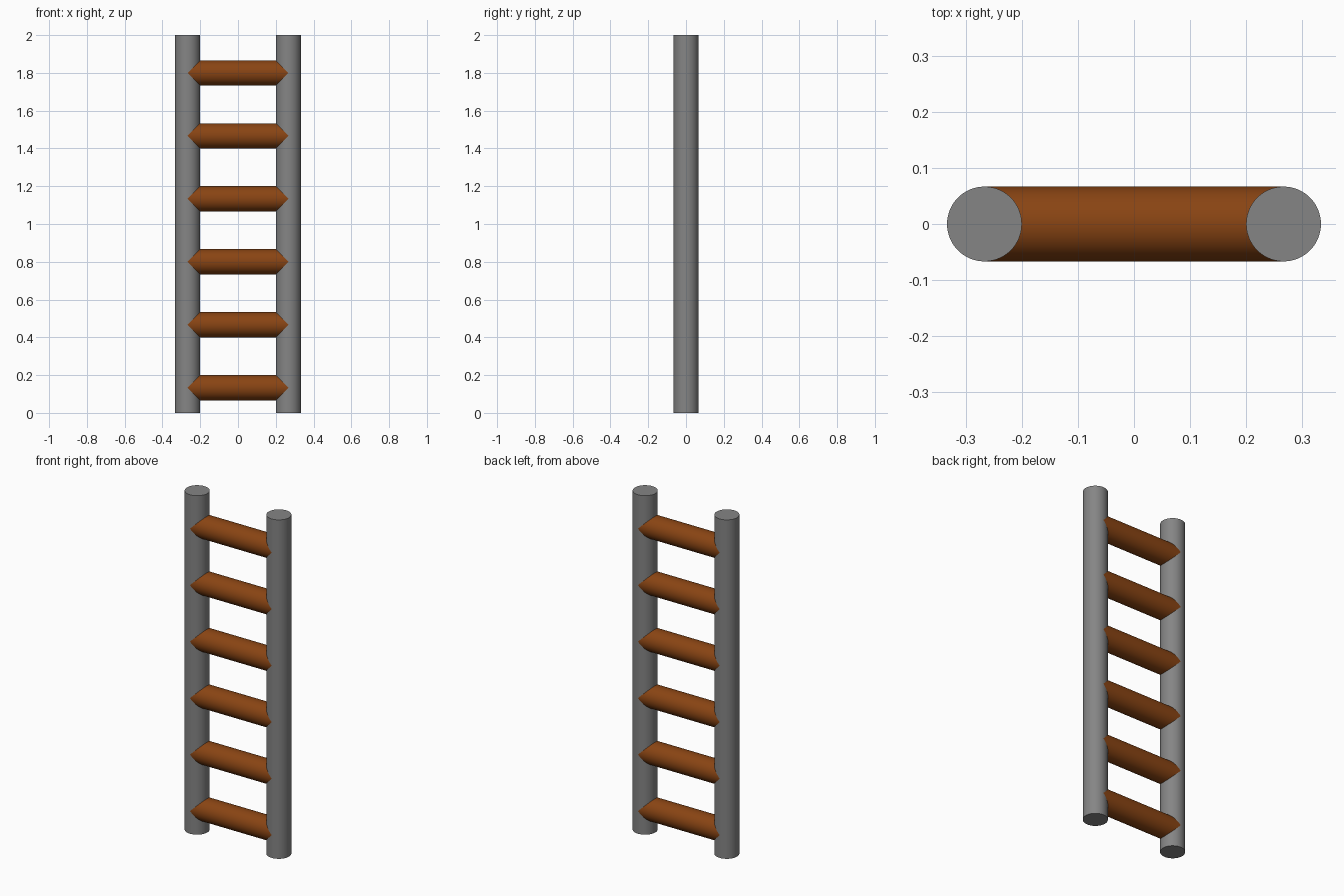
import bpy
import math

if "Cube" in bpy.data.objects:
    bpy.data.objects.remove(bpy.data.objects["Cube"])

R = 0.2 / 3        # shared radius of rails and rungs
X = 0.8 / 3        # rail offset from the centre
HEIGHT = 2.0
RUNGS = 6


def material(name, rgb):
    m = bpy.data.materials.new(name)
    m.diffuse_color = (*rgb, 1.0)
    m.use_nodes = True
    m.node_tree.nodes["Principled BSDF"].inputs["Base Color"].default_value = m.diffuse_color
    return m


def cylinder(name, length, location, rotation, mat):
    bpy.ops.mesh.primitive_cylinder_add(vertices=64, radius=R, depth=length,
                                        location=location, rotation=rotation)
    ob = bpy.context.object
    ob.name = name
    ob.data.materials.append(mat)
    bpy.ops.object.shade_smooth_by_angle(angle=math.radians(30))
    return ob


grey = material("grey_metal", (0.235, 0.235, 0.235))
brown = material("brown_wood", (0.25, 0.058, 0.0065))

# Two upright rails
for side, x in (("left", -X), ("right", X)):
    cylinder(f"{side}_rail", HEIGHT, (x, 0, HEIGHT / 2), (0, 0, 0), grey)

# Evenly spaced rungs ending on the rail axes
for i in range(RUNGS):
    z = 2 * R + i * HEIGHT / RUNGS
    cylinder(f"rung_{i + 1}", 2 * X, (0, 0, z), (0, math.pi / 2, 0), brown)
